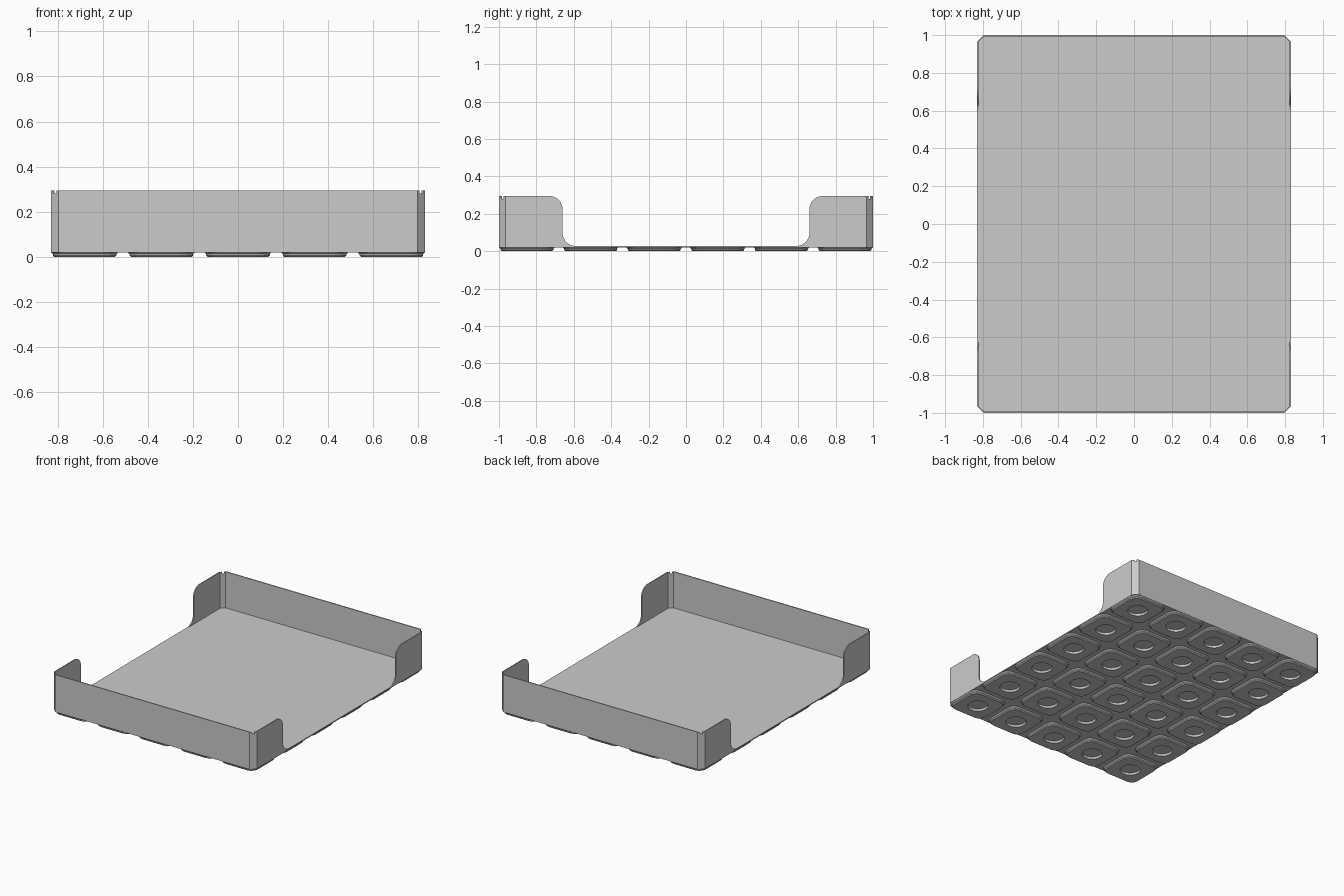
import bpy
import bmesh
from math import sin, cos, pi, tan

cube = bpy.data.objects.get("Cube")
if cube:
    bpy.data.objects.remove(cube)

# Main dimensions
HX, HY, TOP = 0.83, 1.0, 0.295
CHAMFER, WALL = 0.035, 0.008
BASE, FLOOR = 0.02, 0.028
PITCH = 0.34

grey = bpy.data.materials.new("plain grey")
grey.use_nodes = True
color = (0.6, 0.6, 0.6, 1)
grey.diffuse_color = color
grey.node_tree.nodes["Principled BSDF"].inputs["Base Color"].default_value = color


def make_mesh(name, bm):
    bmesh.ops.recalc_face_normals(bm, faces=bm.faces[:])
    mesh = bpy.data.meshes.new(name)
    bm.to_mesh(mesh)
    bm.free()
    mesh.materials.append(grey)
    return mesh


def add_object(name, mesh, location=(0, 0, 0)):
    obj = bpy.data.objects.new(name, mesh)
    obj.location = location
    bpy.context.collection.objects.link(obj)
    return obj


def prism(name, outline, offset):
    """Extrude a flat 3D outline along an offset vector."""
    bm = bmesh.new()
    face = bm.faces.new([bm.verts.new(p) for p in outline])
    new = bmesh.ops.extrude_face_region(bm, geom=[face], use_keep_orig=True)["geom"]
    bmesh.ops.translate(bm, vec=offset, verts=[v for v in new if isinstance(v, bmesh.types.BMVert)])
    return add_object(name, make_mesh(name, bm))


def arc(cx, cy, r, start, end, steps):
    angles = [start + (end - start) * k / steps for k in range(steps + 1)]
    return [(cx + r * cos(a), cy + r * sin(a)) for a in angles]


def octagon(inset):
    """Tray outline with chamfered corners, moved inward evenly."""
    x, y = HX - inset, HY - inset
    c = CHAMFER - inset * (2 - 2 * tan(pi / 8))
    return [(x - c, -y), (x, c - y), (x, y - c), (x - c, y),
            (c - x, y), (-x, y - c), (-x, c - y), (c - x, -y)]


outer, inner = octagon(0), octagon(WALL)

# Floor plate
prism("floor_plate", [(x, y, BASE) for x, y in outer], (0, 0, FLOOR - BASE))


def lerp(a, b, t):
    return tuple(p + (q - p) * t for p, q in zip(a, b))


def wall_piece(name, i, start, end, top):
    """Upright piece along one edge of the tray outline."""
    j = (i + 1) % 8
    foot = [lerp(outer[i], outer[j], start), lerp(outer[i], outer[j], end),
            lerp(inner[i], inner[j], end), lerp(inner[i], inner[j], start)]
    prism(name, [(x, y, BASE) for x, y in foot], (0, 0, top - BASE))


# End walls
wall_piece("front_wall", 7, 0, 1, TOP)
wall_piece("back_wall", 3, 0, 1, TOP)

# Corner facets with a small notch in the top edge
for i, corner in ((0, "front_left"), (2, "back_left"), (4, "back_right"), (6, "front_right")):
    wall_piece(corner + "_corner_edge_a", i, 0, 0.3, TOP)
    wall_piece(corner + "_corner", i, 0.3, 0.7, TOP - 0.015)
    wall_piece(corner + "_corner_edge_b", i, 0.7, 1, TOP)

# Side wings: rounded at the top, sweeping into the floor
R, EDGE = 0.07, 0.66
wing = [(HY - CHAMFER, BASE), (HY - CHAMFER, TOP)]
wing += arc(EDGE + R, TOP - R, R, pi / 2, pi, 8)
wing += arc(EDGE - R, FLOOR + R, R, 0, -pi / 2, 8)
wing += [(EDGE - R, BASE)]
for sx, side in ((1, "left"), (-1, "right")):
    for sy, end in ((1, "back"), (-1, "front")):
        prism(f"{end}_{side}_wing", [(sx * HX, sy * y, z) for y, z in wing], (-sx * WALL, 0, 0))


def rounded_square(half, r):
    points = []
    for q, (sx, sy) in enumerate(((1, 1), (-1, 1), (-1, -1), (1, -1))):
        start = q * pi / 2
        points += arc(sx * (half - r), sy * (half - r), r, start, start + pi / 2, 3)
    return points


def circle(r):
    return [(r * cos((k + 0.5) * pi / 8), r * sin((k + 0.5) * pi / 8)) for k in range(16)]


# Foot pad: stepped sides, flat underside and a round recess
bm = bmesh.new()
rings = [(rounded_square(0.15, 0.06), BASE + 0.001), (rounded_square(0.141, 0.053), 0.012),
         (rounded_square(0.141, 0.053), 0.006), (rounded_square(0.135, 0.048), 0),
         (circle(0.07), 0), (circle(0.066), 0.015)]
loops = [[bm.verts.new((x, y, z)) for x, y in pts] for pts, z in rings]
for a, b in zip(loops, loops[1:]):
    for k in range(16):
        n = (k + 1) % 16
        bm.faces.new((a[k], a[n], b[n], b[k]))
bm.faces.new(loops[0])
bm.faces.new(loops[-1])
pad = make_mesh("foot_pad", bm)

for col in range(5):
    for row in range(6):
        add_object(f"foot_pad_{col + 1}_{row + 1}", pad, ((col - 2) * PITCH, (row - 2.5) * PITCH, 0))
